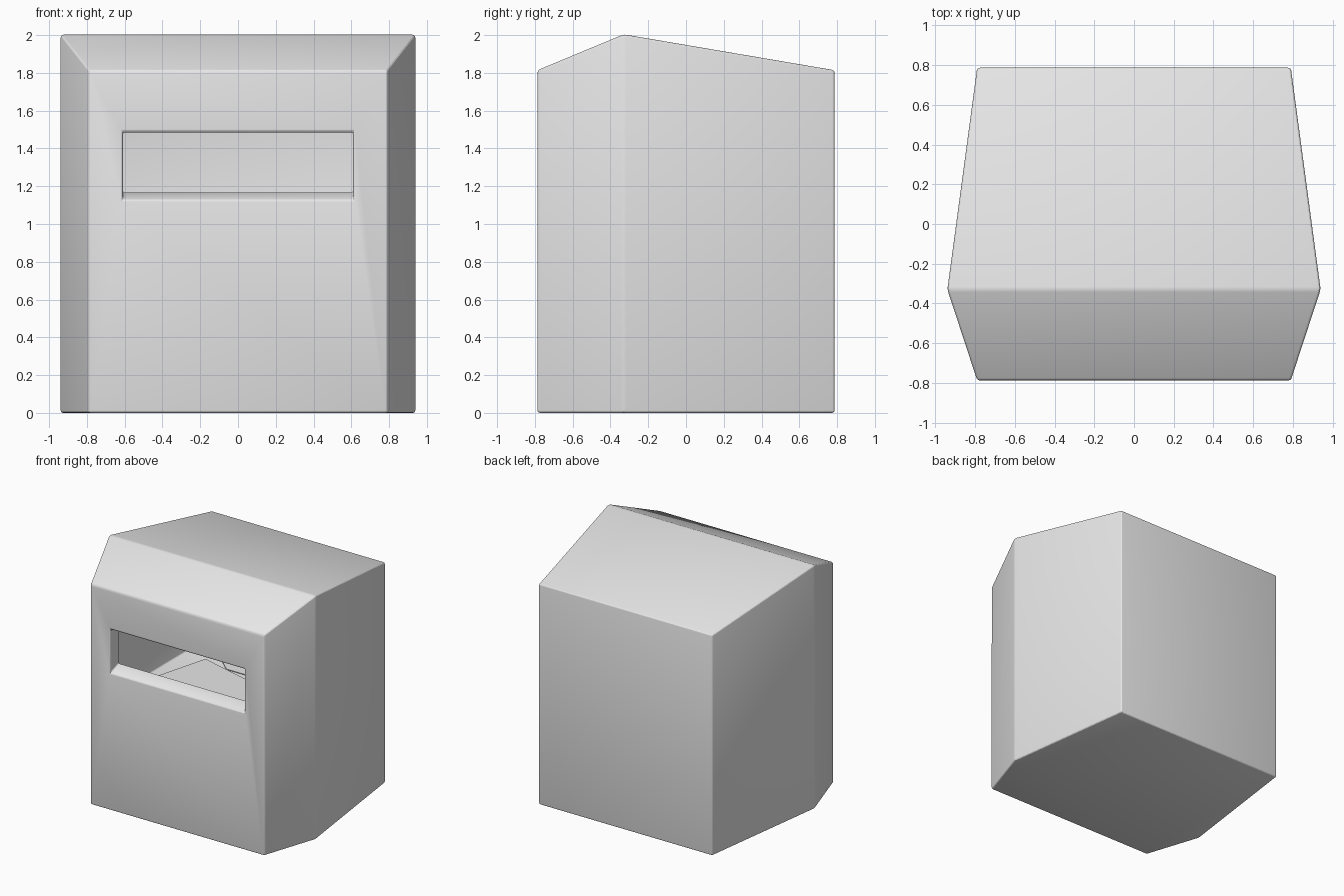
import bpy
import bmesh
import math
from mathutils import Matrix, Vector

cube = bpy.data.objects.get("Cube")
if cube:
    bpy.data.objects.remove(cube, do_unlink=True)

grey = bpy.data.materials.new("light_grey")
grey.use_nodes = True
colour = (0.8, 0.8, 0.8, 1)
grey.diffuse_color = colour
grey.node_tree.nodes["Principled BSDF"].inputs["Base Color"].default_value = colour


def prism(name, outline, direction):
    """Extrude a closed outline along a direction into a solid object."""
    bm = bmesh.new()
    face = bm.faces.new([bm.verts.new(p) for p in outline])
    result = bmesh.ops.extrude_face_region(bm, geom=[face])
    moved = [v for v in result["geom"] if isinstance(v, bmesh.types.BMVert)]
    bmesh.ops.translate(bm, verts=moved, vec=direction)
    bmesh.ops.recalc_face_normals(bm, faces=bm.faces)
    mesh = bpy.data.meshes.new(name)
    bm.to_mesh(mesh)
    bm.free()
    mesh.materials.append(grey)
    obj = bpy.data.objects.new(name, mesh)
    bpy.context.collection.objects.link(obj)
    return obj


def trim(obj, point, normal):
    """Slice away everything on the normal side of a plane and cap the cut."""
    bm = bmesh.new()
    bm.from_mesh(obj.data)
    cut = bmesh.ops.bisect_plane(
        bm, geom=bm.verts[:] + bm.edges[:] + bm.faces[:],
        plane_co=point, plane_no=normal, clear_outer=True)
    rim = [e for e in cut["geom_cut"] if isinstance(e, bmesh.types.BMEdge)]
    bmesh.ops.holes_fill(bm, edges=rim)
    bmesh.ops.recalc_face_normals(bm, faces=bm.faces)
    bm.to_mesh(obj.data)
    bm.free()


def cut_out(body, cutter):
    mod = body.modifiers.new(cutter.name, "BOOLEAN")
    mod.operation = "DIFFERENCE"
    mod.solver = "EXACT"
    mod.object = cutter
    cutter.hide_render = True
    cutter.hide_set(True)


# Six-sided body with a two-slope roof meeting in a ridge
half = [(0.79, -0.787), (0.94, -0.33), (0.79, 0.787)]
plan = half + [(-x, y) for x, y in reversed(half)]
body = prism("box_body", [(x, y, 0) for x, y in plan], (0, 0, 2.3))
ridge = Vector((0, -0.33, 2.004))
trim(body, ridge, (0, -0.19, 0.457))
trim(body, ridge, (0, 0.19, 1.117))

# Inner chamber
chamber = prism("chamber_cutter",
                [(-0.72, -0.67, 0.84), (0.72, -0.67, 0.84),
                 (0.72, 0.68, 0.84), (-0.72, 0.68, 0.84)], (0, 0, 0.86))
cut_out(body, chamber)

# Slot through the front wall, its sill rising inward
slot = prism("slot_cutter",
             [(-0.61, -0.91, 1.085), (-0.61, -0.6, 1.195),
              (-0.61, -0.6, 1.485), (-0.61, -0.91, 1.485)], (1.22, 0, 0))
cut_out(body, slot)

# Softened edges
bevel = body.modifiers.new("soft_edges", "BEVEL")
bevel.width = 0.014
bevel.segments = 3
bevel.limit_method = "ANGLE"
bevel.angle_limit = math.radians(15)

# Loose sheets lying inside
sheet = prism("sheet_front", [(0, 0, 0), (0.75, 0, 0), (0.75, -0.48, 0), (0, -0.48, 0)],
              (0, 0, 0.005))
sheet.data.transform(Matrix.Translation((-0.52, 0.32, 0.842))
                     @ Matrix.Rotation(math.radians(-15), 4, "Z"))
prism("sheet_back", [(-0.28, 0.25, 0.849), (0.5, 0.25, 0.849), (0.5, 0.6, 0.849),
                     (-0.5, 0.6, 0.849), (-0.47, 0.42, 0.849)], (0, 0, 0.005))

# Smooth shading across the rounded edges
bpy.ops.object.select_all(action="DESELECT")
body.select_set(True)
bpy.context.view_layer.objects.active = body
for mod in list(body.modifiers):
    bpy.ops.object.modifier_apply(modifier=mod.name)
bpy.ops.object.shade_smooth_by_angle(angle=math.radians(20))
